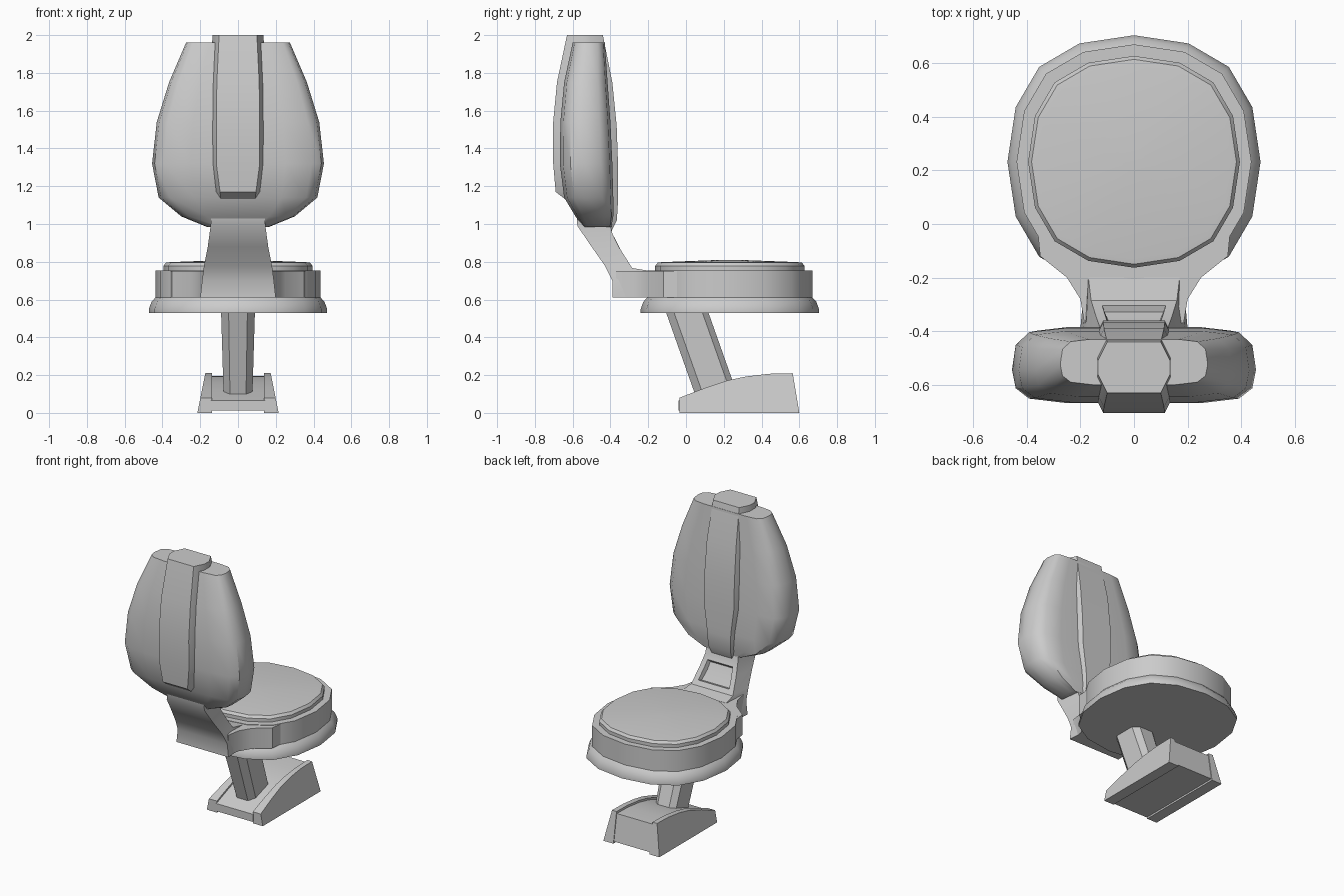
import bpy, bmesh, math

if "Cube" in bpy.data.objects:
    bpy.data.objects.remove(bpy.data.objects["Cube"])


def loft(name, rings, angle=32, recess=None):
    """Skin a list of equal-length point rings, cap both ends."""
    bm = bmesh.new()
    vs = [[bm.verts.new(p) for p in ring] for ring in rings]
    n = len(vs[0])
    faces = {}
    for i in range(len(vs) - 1):
        for j in range(n):
            k = (j + 1) % n
            faces[i, j] = bm.faces.new((vs[i][j], vs[i][k], vs[i + 1][k], vs[i + 1][j]))
    bm.faces.new(vs[0])
    bm.faces.new(vs[-1])
    bmesh.ops.recalc_face_normals(bm, faces=bm.faces)
    if recess:
        region = [faces[key] for key in recess]
        bmesh.ops.inset_region(bm, faces=region, thickness=0.035, use_even_offset=True)
        bmesh.ops.inset_region(bm, faces=region, thickness=0.012, depth=-0.025)
    me = bpy.data.meshes.new(name)
    bm.to_mesh(me)
    bm.free()
    ob = bpy.data.objects.new(name, me)
    bpy.context.collection.objects.link(ob)
    bpy.context.view_layer.objects.active = ob
    ob.select_set(True)
    bpy.ops.object.shade_smooth_by_angle(angle=math.radians(angle))
    ob.select_set(False)
    return ob


def seat_ring(r, z):
    """16-sided, slightly squared circle."""
    pts = []
    for i in range(16):
        a = i * math.tau / 16
        b = a + 0.04 * math.sin(4 * a)
        s = r * (1 + 0.06 * math.sin(2 * a) ** 2)
        pts.append((s * math.cos(b), 0.232 + s * math.sin(b), z))
    return pts


def mirrored(half):
    """Close a right-hand half section across x = 0."""
    return half + [(-x, y, z) for x, y, z in reversed(half)]


# Seat base with flared flange, and cushion
loft("seat_base", [seat_ring(r, z) for r, z in (
    (0.472, 0.53), (0.472, 0.55), (0.458, 0.588), (0.438, 0.61),
    (0.438, 0.755), (0.40, 0.755))])
loft("seat_cushion", [seat_ring(r, z) for r, z in (
    (0.395, 0.74), (0.395, 0.778), (0.382, 0.795), (0.36, 0.798), (0.05, 0.81))])

# Webs joining the seat to the neck
web = [(0.36, -0.02), (0.35, -0.12), (0.25, -0.20), (0.20, -0.28), (0.185, -0.37)]
loft("seat_web", [mirrored([(x, y, z) for x, y in web]) for z in (0.61, 0.752)])

# Neck with recessed panel on the sitting side: back y,z / front y,z / half width
neck = [(-0.39, 0.61, -0.17, 0.61, 0.20), (-0.39, 0.70, -0.20, 0.753, 0.19),
        (-0.43, 0.78, -0.285, 0.767, 0.18), (-0.50, 0.88, -0.35, 0.87, 0.16),
        (-0.575, 0.99, -0.39, 0.95, 0.145), (-0.58, 1.06, -0.41, 1.04, 0.14)]
loft("neck", [mirrored([(w, yb, zb), (w - 0.02, yf, zf)])
              for yb, zb, yf, zf, w in neck], recess=[(2, 1), (3, 1)])

# Backrest shell: z, half width, back y, front y
shell = [(1.96, 0.275, -0.60, -0.43), (1.75, 0.365, -0.645, -0.415),
         (1.54, 0.43, -0.665, -0.40), (1.32, 0.455, -0.668, -0.39),
         (1.14, 0.42, -0.645, -0.385), (1.04, 0.30, -0.585, -0.385),
         (0.985, 0.165, -0.545, -0.395)]
section = [(0.55, 0), (0.86, 0.06), (0.97, 0.2), (1, 0.45), (0.97, 0.78), (0.86, 0.95), (0.6, 1)]
loft("backrest_shell", [mirrored([(w * u, yb + (yf - yb) * v, z) for u, v in section])
                        for z, w, yb, yf in shell], 40)

# Raised centre spine: z, half width, back y, front y
spine = [(2.0, 0.135, -0.63, -0.44), (1.75, 0.147, -0.683, -0.39),
         (1.52, 0.15, -0.705, -0.367), (1.32, 0.15, -0.703, -0.36),
         (1.17, 0.13, -0.69, -0.36), (1.12, 0.125, -0.625, -0.36),
         (1.02, 0.12, -0.52, -0.366), (0.95, 0.11, -0.46, -0.40)]
loft("backrest_spine", [mirrored([(w - 0.035, yb, z), (w, yb + 0.07, z),
                                  (w, yf - 0.07, z), (w - 0.035, yf, z)])
                        for z, w, yb, yf in spine])

# Slanted post with chamfered corners
loft("post", [mirrored([(0.05 * s, y - 0.112, z), (0.09 * s, y - 0.07, z),
                        (0.09 * s, y + 0.08, z), (0.05 * s, y + 0.112, z)])
              for y, z, s in ((0.17, 0.07, 0.84), (0.0, 0.55, 1.0))], 20)

# Foot: centre slab and two flared side rails, y and top height
foot = [(-0.035, 0.08), (0.1, 0.132), (0.22, 0.172), (0.32, 0.193), (0.44, 0.207), (0.565, 0.21)]


def back(y, z):
    return y + 0.035 * (1 - z / 0.21) if y > 0.56 else y


loft("foot_slab", [mirrored([(0.142, back(y, 0.012) - 0.005, 0.012),
                             (0.142, back(y, h - 0.015) - 0.005, h - 0.015)])
                   for y, h in foot])
for side, s in (("left", -1), ("right", 1)):
    loft("foot_rail_" + side, [[(s * x, back(y, z), z) for x, z in (
        (0.138, 0), (0.215, 0), (0.215 - 0.2 * h, h), (0.138, h))] for y, h in foot])
